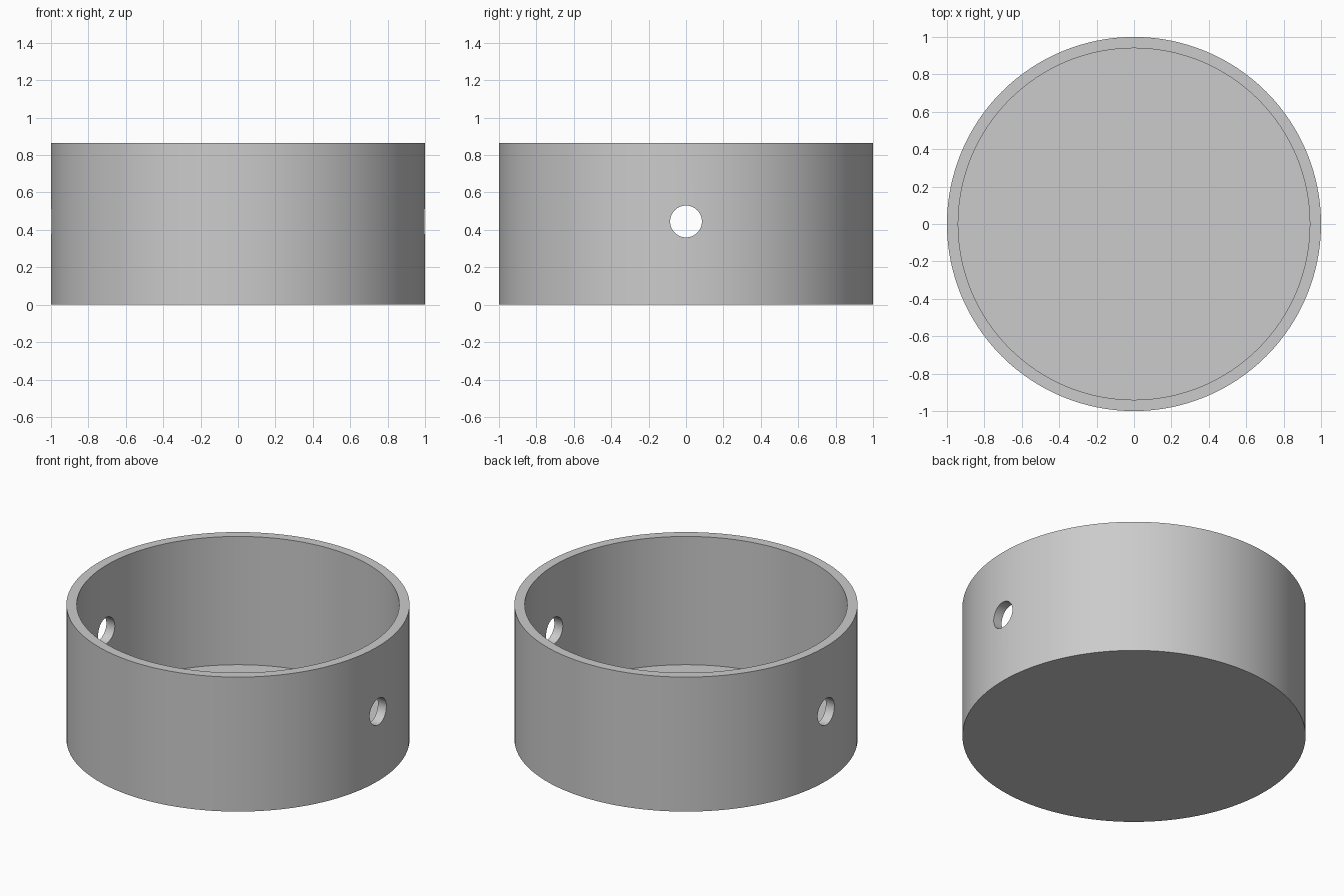
import bpy, math

cube = bpy.data.objects.get("Cube")
if cube:
    bpy.data.objects.remove(cube, do_unlink=True)

HEIGHT, OUTER, INNER, FLOOR = 0.865, 1.0, 0.94, 0.04
HOLE_Z, HOLE_RADIUS = 0.445, 0.085

grey = bpy.data.materials.new("light grey")
grey.use_nodes = True
colour = (0.6, 0.6, 0.6, 1)
grey.diffuse_color = colour
grey.node_tree.nodes["Principled BSDF"].inputs["Base Color"].default_value = colour


def cylinder(name, radius, depth, centre, sides, rotation=(0, 0, 0)):
    bpy.ops.mesh.primitive_cylinder_add(
        vertices=sides, radius=radius, depth=depth, location=centre, rotation=rotation)
    obj = bpy.context.object
    obj.name = name
    obj.data.materials.append(grey)
    return obj


# Round cup body
body = cylinder("cup_body", OUTER, HEIGHT, (0, 0, HEIGHT / 2), 128)

# Hollow interior and the pin hole through both side walls
cutters = [
    cylinder("interior_cutter", INNER, HEIGHT, (0, 0, FLOOR + HEIGHT / 2), 128),
    cylinder("side_hole_cutter", HOLE_RADIUS, 3, (0, 0, HOLE_Z), 48, (0, math.pi / 2, 0)),
]
for cutter in cutters:
    cutter.hide_render = True
    cut = body.modifiers.new(cutter.name, "BOOLEAN")
    cut.operation = "DIFFERENCE"
    cut.solver = "EXACT"
    cut.object = cutter

# Apply the cuts and discard the cutters
bpy.ops.object.select_all(action="DESELECT")
body.select_set(True)
bpy.context.view_layer.objects.active = body
for cutter in cutters:
    bpy.ops.object.modifier_apply(modifier=cutter.name)
    bpy.data.objects.remove(cutter, do_unlink=True)

bpy.ops.object.shade_smooth_by_angle(angle=math.radians(30))
